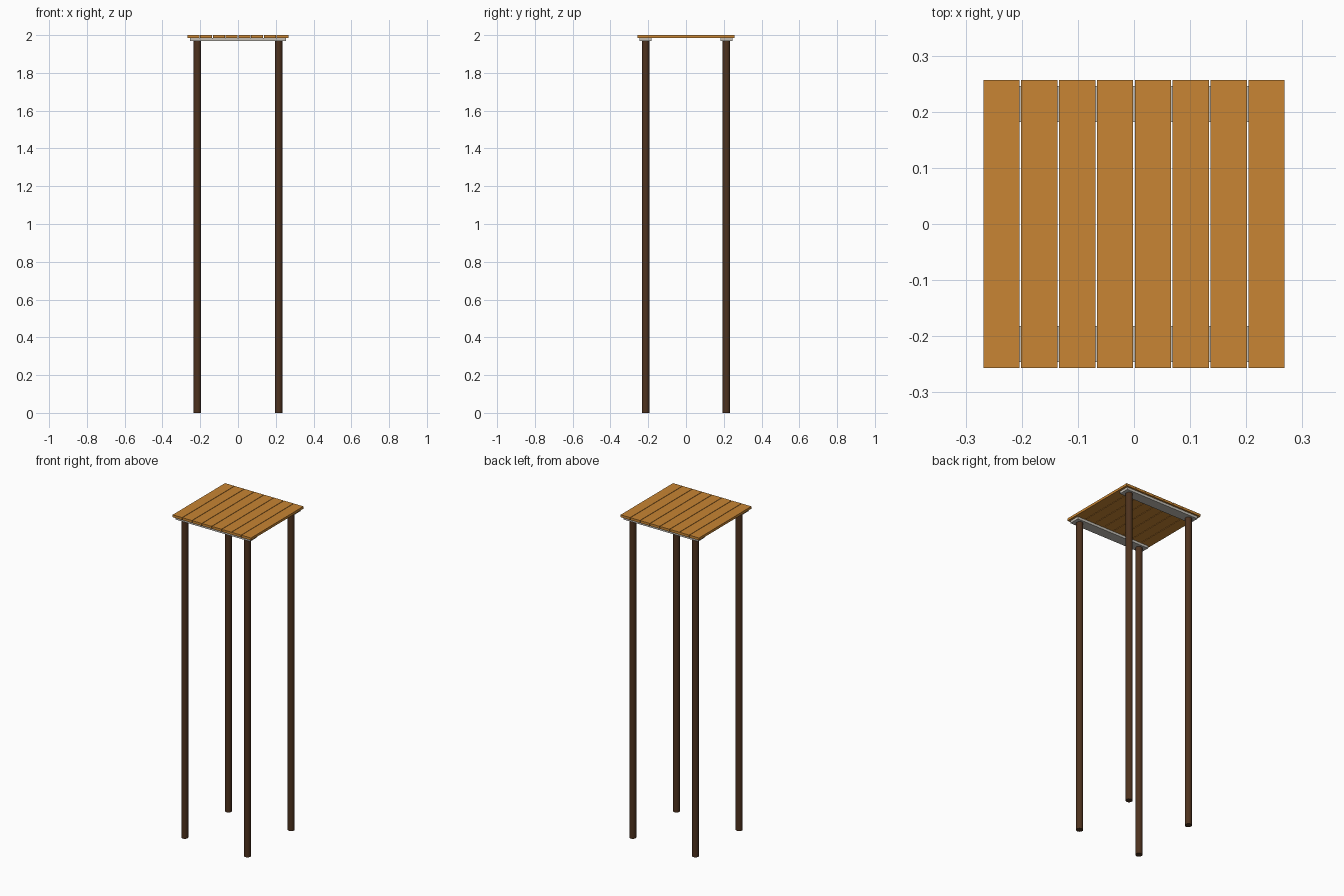
import bpy

if "Cube" in bpy.data.objects:
    bpy.data.objects.remove(bpy.data.objects["Cube"])

def material(name, rgb):
    m = bpy.data.materials.new(name)
    m.diffuse_color = (*rgb, 1)
    m.use_nodes = True
    m.node_tree.nodes["Principled BSDF"].inputs["Base Color"].default_value = m.diffuse_color
    return m

orange_wood = material("orange_wood", (0.58, 0.235, 0.033))
dark_wood = material("dark_wood", (0.075, 0.032, 0.013))
pale_grey = material("pale_grey", (0.55, 0.52, 0.47))

def box(name, center, size, mat):
    bpy.ops.mesh.primitive_cube_add(size=1, location=center)
    o = bpy.context.object
    o.name = name
    o.scale = size
    bpy.ops.object.transform_apply(location=False, rotation=False, scale=True)
    o.data.materials.append(mat)
    return o

TOP, PLANK_BOTTOM, RAIL_BOTTOM = 2.0, 1.985, 1.97

# Eight seat planks with narrow gaps
for i in range(8):
    box(f"seat_plank_{i + 1}", ((i - 3.5) * 0.0675, 0, (TOP + PLANK_BOTTOM) / 2),
        (0.0645, 0.513, TOP - PLANK_BOTTOM), orange_wood)

for side, sy in (("front", -1), ("back", 1)):
    # Cross rail under the planks
    box(f"{side}_rail", (0, sy * 0.214, (PLANK_BOTTOM + RAIL_BOTTOM) / 2),
        (0.51, 0.064, PLANK_BOTTOM - RAIL_BOTTOM), pale_grey)
    # Round legs
    for hand, sx in (("left", -1), ("right", 1)):
        bpy.ops.mesh.primitive_cylinder_add(
            vertices=16, radius=0.02, depth=RAIL_BOTTOM,
            location=(sx * 0.215, sy * 0.214, RAIL_BOTTOM / 2))
        leg = bpy.context.object
        leg.name = f"{side}_{hand}_leg"
        leg.data.materials.append(dark_wood)
        bpy.ops.object.shade_smooth_by_angle()
